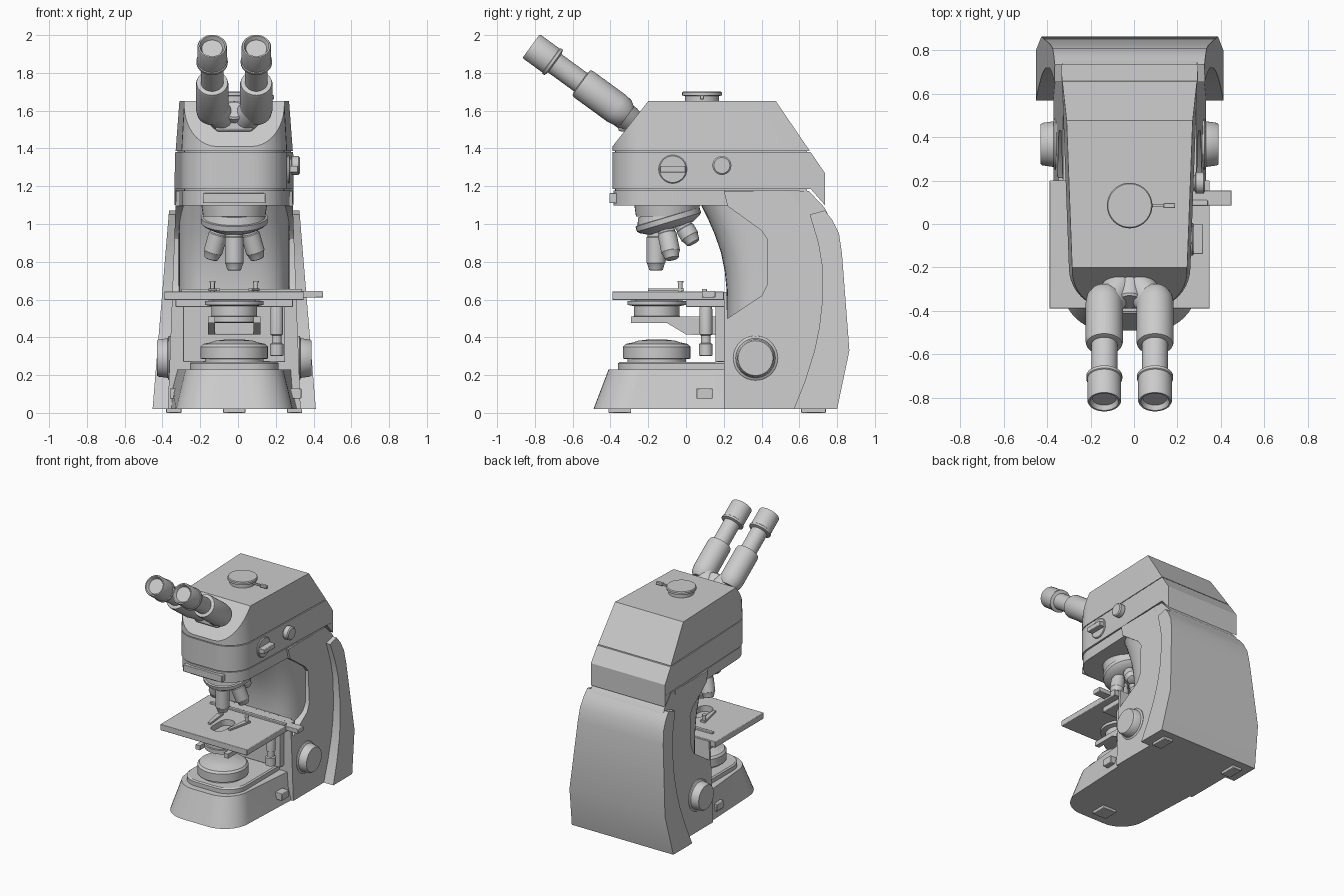
import bpy, bmesh, math
from mathutils import Vector

CX = -0.02  # symmetry plane of the stand


def loft(name, rings, cuts=()):
    """Skin closed rings, cap both ends, then trim with planes (point, outward normal)."""
    bm = bmesh.new()
    vs = [[bm.verts.new(p) for p in r] for r in rings]
    n = len(vs[0])
    for a, b in zip(vs, vs[1:]):
        for i in range(n):
            bm.faces.new((a[i], a[(i + 1) % n], b[(i + 1) % n], b[i]))
    bm.faces.new(vs[0])
    bm.faces.new(vs[-1])
    for co, no in cuts:
        bmesh.ops.bisect_plane(bm, geom=bm.verts[:] + bm.edges[:] + bm.faces[:],
                               plane_co=co, plane_no=no, clear_outer=True)
        bmesh.ops.holes_fill(bm, edges=[e for e in bm.edges if e.is_boundary], sides=0)
    bmesh.ops.recalc_face_normals(bm, faces=bm.faces[:])
    me = bpy.data.meshes.new(name)
    bm.to_mesh(me)
    bm.free()
    ob = bpy.data.objects.new(name, me)
    bpy.context.collection.objects.link(ob)
    return ob


def lathe(name, prof, origin, axis=(0, 0, 1), n=40):
    """Turn (radius, distance) pairs about an axis."""
    q = Vector(axis).to_track_quat('Z', 'Y')
    o = Vector(origin)
    return loft(name, [[o + q @ Vector((r * math.cos(2 * math.pi * i / n),
                                        r * math.sin(2 * math.pi * i / n), s))
                        for i in range(n)] for r, s in prof])


def box(name, x, y, z, bevel=0.004):
    ob = loft(name, [[(x[0], y[0], h), (x[1], y[0], h), (x[1], y[1], h), (x[0], y[1], h)] for h in z])
    if bevel:
        m = ob.modifiers.new("edge", 'BEVEL')
        m.width, m.segments = bevel, 2
    return ob


def side(name, prof, width):
    """Extrude a (y, z) profile across x; width(z) is the half width."""
    return loft(name, [[(CX + s * width(z), y, z) for y, z in prof] for s in (-1, 1)])


def plan(z, yf, yb, wf, wb, r, n=10):
    """Outline with a rounded front and a square back."""
    arc = [(wf - r + r * math.cos(a), yf + r - r * math.sin(a))
           for a in (math.pi / 2 * i / n for i in range(n + 1))]
    half = [(wb, yb)] + arc
    return [(CX + x, y, z) for x, y in half] + [(CX - x, y, z) for x, y in reversed(half)]


# Base and feet
loft("base", [plan(0.02, -0.49, 0.6, 0.31, 0.35, 0.2), plan(0.23, -0.41, 0.6, 0.26, 0.335, 0.18)])
box("front_foot", (CX - 0.06, CX + 0.06), (-0.41, -0.29), (0, 0.03))
for s in (-1, 1):
    box("rear_foot", (CX + s * 0.32 - 0.04, CX + s * 0.32 + 0.04), (0.61, 0.74), (0, 0.03))
box("power_switch", (0.25, 0.335), (0.055, 0.14), (0.075, 0.13))
box("switch_left", (-0.36, -0.3), (0.055, 0.14), (0.075, 0.13))

# Arm with cut-back sides and a rounded column in the opening
side("arm", [(0.2, 0.02), (0.2, 0.64), (0.215, 0.64), (0.22, 0.5), (0.4, 0.62), (0.43, 0.68), (0.43, 0.92),
             (0.4, 0.965), (0.22, 1.095), (0.2, 1.175), (0.65, 1.175), (0.735, 1.085), (0.8, 0.95),
             (0.84, 0.33), (0.78, 0.02)], lambda z: 0.352 - 0.038 * z)
rings = []
for z, yf in ((0.4, .215), (0.65, .215), (0.75, .205), (0.85, .185), (0.95, .15), (1.03, .115), (1.12, .07)):
    pts = []
    for i in range(25):
        a = math.pi * i / 24
        c = math.cos(a)
        pts.append((CX + 0.295 * math.copysign(abs(c) ** 0.6, c), 0.5 - (0.5 - yf) * abs(math.sin(a)) ** 0.6, z))
    rings.append(pts)
loft("column", rings)
side("back_cover", [(0.57, 0.02), (0.63, 0.17), (0.68, 0.33), (0.705, 0.45), (0.72, 0.58), (0.72, 0.78),
                    (0.7, 0.9), (0.655, 1.05), (0.735, 1.072), (0.775, 1.02), (0.81, 0.95), (0.825, 0.85),
                    (0.865, 0.33), (0.80, 0.02)], lambda z: 0.434 - 0.083 * z)

# Head: arm cap, middle and upper housings with seams between them
loft("arm_cap", [plan(z, -0.385, 0.6, 0.275, 0.31, 0.19) for z in (1.098, 1.178)])
loft("head_seam_core", [plan(z, -0.375, 0.64, 0.265, 0.3, 0.185) for z in (1.15, 1.4)])
back_cut = ((0, 0.735, 1.27), (0, 0.11, 0.075))
loft("middle_housing", [plan(z, -0.39, 0.735, 0.28, 0.315, 0.19) for z in (1.186, 1.38)], [back_cut])
side("housing_rear_lip", [(0.66, 1.186), (0.735, 1.1), (0.735, 1.186)], lambda z: 0.315)
loft("upper_housing", [plan(1.386, -0.39, 0.735, 0.28, 0.313, 0.19), plan(1.65, -0.39, 0.735, 0.265, 0.3, 0.19)],
     [back_cut, ((0, 0.66, 1.38), (0, 0.27, 0.145)), ((0, -0.39, 1.41), (0, -0.24, 0.19))])
box("front_slider", (CX - 0.165, CX + 0.165), (-0.405, -0.35), (1.11, 1.163))

# Top port with its lever
lathe("top_port", [(.09, 1.64), (.09, 1.678), (.105, 1.68), (.105, 1.695), (.1, 1.702)], (CX, 0.085, 0))
box("port_lever", (0.06, 0.14), (0.079, 0.091), (1.665, 1.677), 0)
box("lever_tip", (0.135, 0.19), (0.074, 0.096), (1.66, 1.682))

# Right-hand controls on the head
lathe("filter_dial", [(.075, 0), (.075, .035), (.07, .04)], (0.235, -0.07, 1.29), (1, 0, 0))
box("dial_grip", (0.26, 0.318), (-0.138, -0.002), (1.272, 1.308))
lathe("side_knob", [(.035, 0), (.035, .04), (.05, .045), (.05, .08), (.042, .087)], (0.24, 0.19, 1.31), (1, 0, 0))

# Eyepiece tubes
d = Vector((0, 0.81, -0.59)).normalized()
for s in (-1, 1):
    tip = Vector((CX + s * 0.117, -0.82, 1.942))
    lathe("eyepiece", [(.052, .03), (.06, .012), (.066, 0), (.074, 0), (.078, .008), (.078, .13), (.083, .133),
                       (.083, .148), (.07, .152), (.06, .155), (.06, .36)], tip, d)
    lathe("eyepiece_lens", [(.055, .022), (.055, .05)], tip, d)
    lathe("eye_tube", [(.06, .325), (.082, .33), (.086, .345), (.086, .56), (.08, .6), (.06, .63)], tip, d)
    lathe("tube_elbow", [(.045, .0), (.072, .03), (.072, .12), (.06, .2)],
          tip + d * 0.53 + Vector((0, 0, -0.01)), (-s * 0.55, 0.81, -0.59))
lathe("eyepiece_hinge", [(.05, .57), (.058, .58), (.058, .8)], (CX, -0.82, 1.942), d)
box("eyepiece_bridge", (CX - 0.1, CX + 0.1), (-0.36, -0.26), (1.49, 1.57), 0.015)

# Tilted nosepiece with five objectives
t = 0.29
axis = Vector((0, math.sin(t), -math.cos(t)))
front = Vector((0, -math.cos(t), -math.sin(t)))
c = Vector((CX, -0.09, 1.01))
lathe("nosepiece", [(.15, -.07), (.165, -.03), (.177, -.028), (.177, .0), (.165, .012), (.12, .035)], c, axis)
lathe("nosepiece_mount", [(.165, 1.04), (.175, 1.11)], (CX, -0.1, 0))
for k, length in zip(range(-2, 3), (.14, .19, .225, .19, .14)):
    a = k * math.radians(72)
    out = front * math.cos(a) + Vector((math.sin(a), 0, 0))
    out = front * math.cos(a) + Vector((1, 0, 0)) * math.sin(a)
    lathe("objective", [(.045, 0), (.045, .045), (.05, .05), (.05, length - .04), (.046, length - .035),
                        (.036, length - .003), (.03, length)],
          c + out * 0.075 + axis * 0.01, axis * math.cos(t) + out * math.sin(t), 32)

# Stage with light slot, slide guide and clips
stage = box("stage", (-0.39, 0.348), (-0.39, 0.2), (0.597, 0.643))
cutter = loft("stage_slot_cutter", [[(CX + .055 * math.cos(a), -0.155 + math.copysign(.05, math.sin(a))
                                      + .055 * math.sin(a), z)
                                     for a in (2 * math.pi * (i + .5) / 32 for i in range(32))]
                                    for z in (0.55, 0.7)])
cutter.hide_render = True
cutter.display_type = 'WIRE'
cutter.hide_set(True)
m = stage.modifiers.new("slot", 'BOOLEAN')
m.operation, m.object = 'DIFFERENCE', cutter
box("slide_guide", (-0.3, 0.34), (0.085, 0.11), (0.64, 0.657))
box("guide_bar", (0.22, 0.45), (0.085, 0.155), (0.61, 0.645))
box("stage_carrier", (-0.33, 0.29), (0.0, 0.205), (0.56, 0.6))
for s in (-1, 1):
    x = CX + s * 0.115
    lathe("clip_pin", [(.012, .64), (.012, .69), (.016, .69), (.016, .698)], (x, -0.03, 0), n=16)
    loft("stage_clip", [[(x - .02, -0.01, z), (x + .02, -0.01, z), (x - s * .03 + .01, -0.2, z),
                         (x - s * .03 - .01, -0.2, z)] for z in (0.644, 0.658)])

# Stage lift bracket and coaxial stage control
box("lift_plate", (CX - 0.27, CX + 0.27), (0.155, 0.21), (0.27, 0.6))
lathe("stage_control", [(.024, .3), (.036, .305), (.036, .365), (.026, .37), (.026, .41), (.034, .415),
                        (.034, .55), (.026, .58)], (0.205, 0.105, 0), n=28)

# Condenser on its fork
lathe("condenser", [(.11, .475), (.13, .48), (.13, .51), (.12, .512), (.12, .565), (.155, .572), (.155, .592),
                    (.1, .598)], (CX, -0.155, 0))
for s in (-1, 1):
    x = CX + s * 0.12
    loft("condenser_fork", [[(x + w, y, z) for y, z in ((-0.29, .475), (-0.1, .475), (0.0, .415), (0.03, .415),
                                                        (0.03, .51), (-0.29, .51))] for w in (-.018, .018)])
box("condenser_carrier", (CX - 0.138, CX + 0.138), (0.01, 0.17), (0.415, 0.51))

# Field light on a stepped plinth
loft("light_plinth", [plan(.225, -.36, .2, .235, .235, .15), plan(.262, -.36, .2, .235, .235, .15),
                      plan(.27, -.35, .2, .225, .225, .145)])
lathe("field_light", [(.155, .265), (.155, .285), (.178, .287), (.178, .35), (.165, .365), (.13, .372),
                      (.1, .382), (.05, .388)], (CX, -0.155, 0), n=48)

# Focus knobs, both sides
for s in (-1, 1):
    lathe("focus_knob", [(.118, .28), (.118, .345), (.112, .35), (.105, .352), (.098, .402), (.092, .41)],
          (CX, 0.368, 0.29), (s, 0, 0), 48)

# Smooth shading with sharp edges kept
bpy.ops.object.select_all(action='DESELECT')
for ob in bpy.context.scene.objects:
    if ob.type == 'MESH' and not ob.hide_render:
        ob.select_set(True)
        bpy.context.view_layer.objects.active = ob
bpy.ops.object.shade_smooth_by_angle(angle=math.radians(30))
